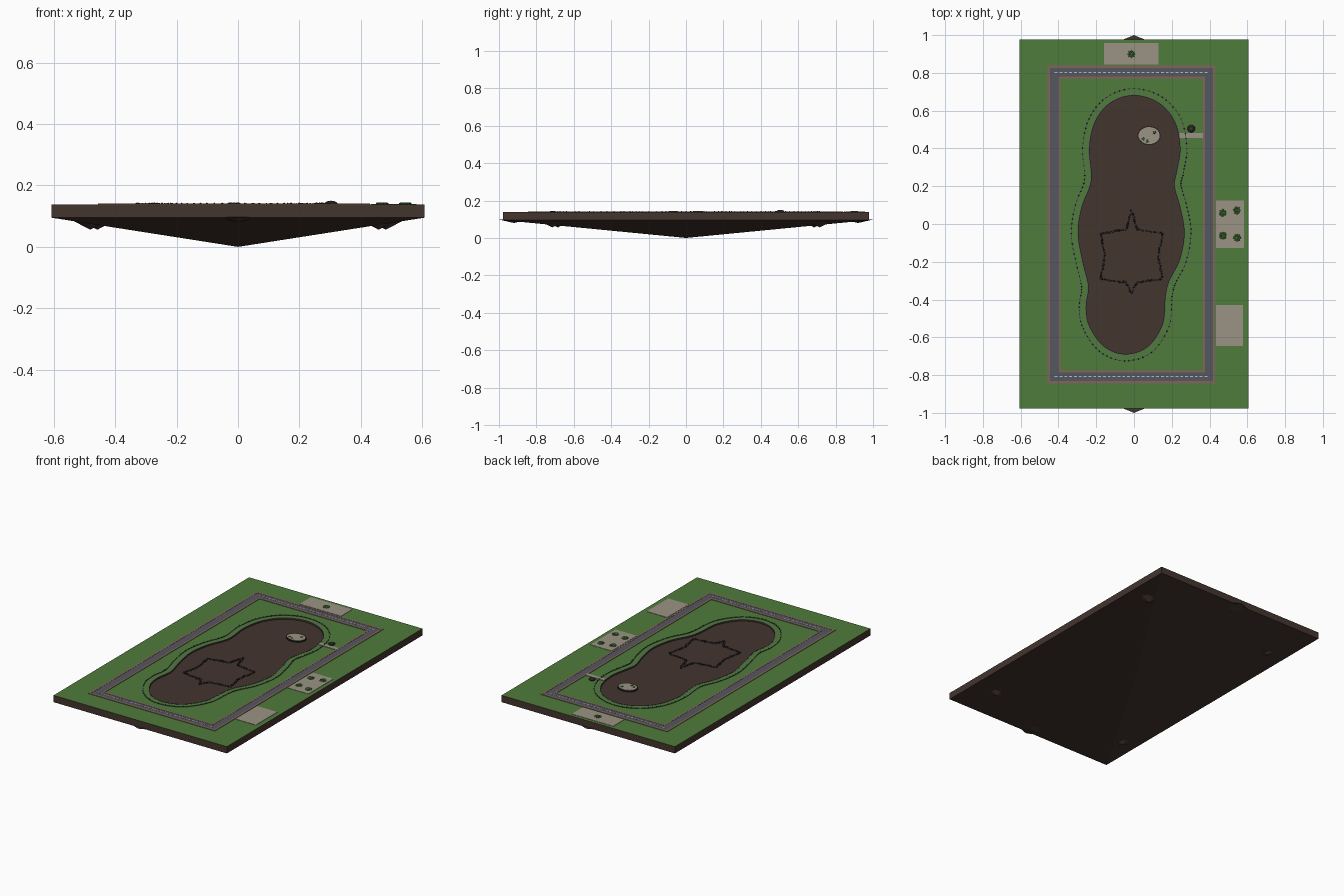
import bpy, bmesh, math, random
from mathutils import Vector, Matrix

random.seed(4)
cube = bpy.data.objects.get("Cube")
if cube:
    bpy.data.objects.remove(cube, do_unlink=True)


def material(name, *rgb):
    m = bpy.data.materials.new(name)
    m.use_nodes = True
    m.diffuse_color = (*rgb, 1)
    m.node_tree.nodes["Principled BSDF"].inputs["Base Color"].default_value = (*rgb, 1)
    return m


GRASS = material("grass green", 0.08, 0.2, 0.043)
SOIL = material("soil brown", 0.056, 0.035, 0.028)
ASPHALT = material("asphalt grey", 0.09, 0.095, 0.115)
KERB = material("kerb brick", 0.22, 0.13, 0.1)
PAVING = material("paving beige", 0.33, 0.29, 0.235)
SLATE = material("slate purple", 0.085, 0.075, 0.12)
STONE = material("dark stone", 0.018, 0.016, 0.017)
LEAF = material("leaf green", 0.045, 0.14, 0.027)
PAINT = material("road paint", 0.5, 0.5, 0.5)

BASE, FLOOR, TOP = 0.095, 0.13, 0.138
HALF_X, HALF_Y = 0.607, 0.978


def finish(bm, name, *mats):
    bmesh.ops.recalc_face_normals(bm, faces=bm.faces)
    mesh = bpy.data.meshes.new(name)
    bm.to_mesh(mesh)
    bm.free()
    for m in mats:
        mesh.materials.append(m)
    obj = bpy.data.objects.new(name, mesh)
    bpy.context.collection.objects.link(obj)
    return obj


def rect(x0, x1, y0, y1):
    return [Vector(p) for p in ((x0, y0), (x1, y0), (x1, y1), (x0, y1))]


def ellipse(cx, cy, rx, ry, n=32):
    return [Vector((cx + rx * math.cos(a), cy + ry * math.sin(a)))
            for a in (math.tau * i / n for i in range(n))]


def smooth_loop(pts, steps=6):
    """Closed smooth curve through the points."""
    out, n = [], len(pts)
    for i in range(n):
        a, b, c, d = (Vector(pts[(i + k) % n]) for k in (-1, 0, 1, 2))
        for s in range(steps):
            t = s / steps
            out.append(0.5 * (2 * b + (c - a) * t + (2 * a - 5 * b + 4 * c - d) * t ** 2
                              + (3 * b - a - 3 * c + d) * t ** 3))
    return out


def offset(loop, dist):
    """Push a clockwise loop outward."""
    out = []
    for i, p in enumerate(loop):
        t = (loop[(i + 1) % len(loop)] - loop[i - 1]).normalized()
        out.append(p + Vector((-t.y, t.x)) * dist)
    return out


def plate(name, z0, z1, mat, outer, hole=None, side=None):
    """Flat plate from an outline, with an optional hole and side colour."""
    bm = bmesh.new()
    edges = []
    for loop in filter(None, (outer, hole)):
        vs = [bm.verts.new((p.x, p.y, z0)) for p in loop]
        edges += [bm.edges.new((v, vs[i - 1])) for i, v in enumerate(vs)]
    bmesh.ops.triangle_fill(bm, use_beauty=True, edges=edges, normal=(0, 0, 1))
    ext = bmesh.ops.extrude_face_region(bm, geom=bm.faces[:], use_keep_orig=True)
    for v in ext["geom"]:
        if isinstance(v, bmesh.types.BMVert):
            v.co.z = z1
    bmesh.ops.recalc_face_normals(bm, faces=bm.faces)
    for f in bm.faces:
        f.material_index = int(side is not None and abs(f.normal.z) < 0.5)
    return finish(bm, name, mat, *([side] if side else []))


def blobs(name, items, mat, detail=1):
    """Group of squashed low-poly balls: x, y, z, radius, height."""
    bm = bmesh.new()
    for x, y, z, r, h in items:
        m = (Matrix.Translation((x, y, z)) @ Matrix.Rotation(random.uniform(0, 6), 4, "Z")
             @ Matrix.Diagonal((r, r, h, 1)))
        bmesh.ops.create_icosphere(bm, subdivisions=detail, radius=1, matrix=m)
    return finish(bm, name, mat)


def along(loop, spacing):
    """Evenly spaced points on a closed loop."""
    for i, b in enumerate(loop):
        a = loop[i - 1]
        n = max(1, round((b - a).length / spacing))
        for k in range(n):
            yield a.lerp(b, k / n)


# Earth slab with a shallow pointed underside
bm = bmesh.new()
low = [bm.verts.new((*p, BASE)) for p in rect(-HALF_X, HALF_X, -HALF_Y, HALF_Y)]
high = [bm.verts.new((v.co.x, v.co.y, FLOOR)) for v in low]
tip = bm.verts.new((0, 0, 0))
bm.faces.new(high)
for i in range(4):
    bm.faces.new((low[i - 1], low[i], high[i], high[i - 1]))
    bm.faces.new((low[i - 1], low[i], tip))
finish(bm, "earth_slab", SOIL)


# Rock points hanging under the slab
def hanging_rock(name, x, y, r, tip_z):
    bm = bmesh.new()
    depth = BASE + 0.003 - tip_z
    bmesh.ops.create_cone(bm, cap_ends=True, segments=8, radius1=0, radius2=r, depth=depth,
                          matrix=Matrix.Translation((x, y, tip_z + depth / 2)))
    finish(bm, name, SOIL)


for sx in (-1, 1):
    for sy in (-1, 1):
        hanging_rock("corner_rock", sx * (0.47 + 0.012 * sx * sy), sy * (0.7 + 0.015 * sx), 0.08, 0.056)
for sy in (-1, 1):
    hanging_rock("edge_rock", 0, sy * 0.92, 0.08, 0.08)

# Lawn with the pond basin cut out
pond = smooth_loop([(0, 0.68), (0.13, 0.64), (0.215, 0.54), (0.243, 0.4), (0.225, 0.28),
                    (0.213, 0.2), (0.245, 0.08), (0.265, -0.05), (0.24, -0.19), (0.185, -0.3),
                    (0.165, -0.38), (0.15, -0.53), (0.07, -0.65), (-0.05, -0.688),
                    (-0.16, -0.645), (-0.235, -0.54), (-0.253, -0.44), (-0.24, -0.33),
                    (-0.27, -0.2), (-0.295, -0.05), (-0.275, 0.09), (-0.225, 0.23),
                    (-0.235, 0.4), (-0.205, 0.54), (-0.125, 0.64)])
plate("lawn", FLOOR, TOP, GRASS, rect(-HALF_X, HALF_X, -HALF_Y, HALF_Y), pond, SOIL)
plate("pond_rim", TOP, TOP + 0.001, SLATE, offset(pond, 0.005), pond)

# Low fence around the pond
plate("fence_rail", TOP, TOP + 0.003, SLATE, offset(pond, 0.039), offset(pond, 0.035))
posts = along(offset(pond, 0.037), 0.035)
blobs("fence_posts", [(p.x, p.y, TOP + 0.002, 0.0035, random.uniform(0.002, 0.005))
                      for p in posts], STONE)

# Ring road with kerbs
outer_kerb = rect(-0.457, 0.43, -0.845, 0.84)
road_out = rect(-0.444, 0.418, -0.832, 0.827)
road_in = rect(-0.399, 0.376, -0.787, 0.782)
inner_kerb = rect(-0.388, 0.365, -0.775, 0.77)
plate("outer_kerb", TOP, TOP + 0.003, KERB, outer_kerb, road_out)
plate("road", TOP, TOP + 0.002, ASPHALT, road_out, road_in)
plate("inner_kerb", TOP, TOP + 0.003, KERB, road_in, inner_kerb)
for y in (-0.807, 0.803):
    for i in range(32):
        x = -0.42 + i * 0.0256
        plate("road_dash", TOP + 0.002, TOP + 0.003, PAINT, rect(x, x + 0.015, y - 0.003, y + 0.003))

# Paved plots
for name, plot in (("north_plot", rect(-0.16, 0.13, 0.845, 0.957)),
                   ("east_plot", rect(0.433, 0.582, -0.127, 0.125)),
                   ("south_plot", rect(0.433, 0.577, -0.645, -0.43))):
    plate(name, TOP, TOP + 0.002, PAVING, plot)

# Shrubs on the plots, each with a dark heart
shrubs = [(-0.013, 0.9), (0.47, 0.058), (0.545, 0.072), (0.47, -0.062), (0.545, -0.073)]
leaves, hearts = [], []
for x, y in shrubs:
    hearts.append((x, y, TOP + 0.002, 0.017, 0.004))
    for i in range(8):
        a = math.tau * i / 8
        leaves.append((x + 0.014 * math.cos(a), y + 0.014 * math.sin(a), TOP + 0.003, 0.008, 0.004))
    leaves.append((x, y, TOP + 0.004, 0.008, 0.003))
blobs("shrub_leaves", leaves, LEAF)
blobs("shrub_hearts", hearts, STONE)

# Island in the pond
plate("island_shore", FLOOR, TOP - 0.001, STONE, ellipse(0.08, 0.468, 0.062, 0.051))
plate("island", TOP - 0.001, TOP + 0.001, PAVING, ellipse(0.08, 0.468, 0.056, 0.045))
blobs("island_plants", [(x, y, TOP + 0.002, 0.009, 0.003)
                        for x, y in ((0.048, 0.45), (0.07, 0.44), (0.108, 0.485))], LEAF)

# Jetty and the dark tree beside it
plate("jetty", TOP, TOP + 0.003, PAVING, rect(0.24, 0.368, 0.455, 0.481))
blobs("jetty_tree", [(0.303, 0.505, TOP + 0.004, 0.021, 0.008)], STONE, 2)
blobs("jetty_tree_leaves", [(0.303, 0.505, TOP + 0.009, 0.008, 0.004)], LEAF)

# Star of pebbles on the pond floor
half = [(0, 0.22), (0.03, 0.12), (0.165, 0.1), (0.14, -0.02), (0.165, -0.14), (0.03, -0.16), (0, -0.215)]
star = [Vector((x - 0.013, y - 0.15))
        for x, y in half + [(-x, y) for x, y in half[-2:0:-1]]]
pebbles = [(p.x + random.uniform(-1, 1) * 0.003, p.y + random.uniform(-1, 1) * 0.003, FLOOR + 0.002,
            random.uniform(0.003, 0.007), random.uniform(0.004, 0.009)) for p in along(star, 0.011)]
blobs("star_pebbles", [p for i, p in enumerate(pebbles) if i % 4], STONE)
blobs("star_slates", pebbles[::4], SLATE)
